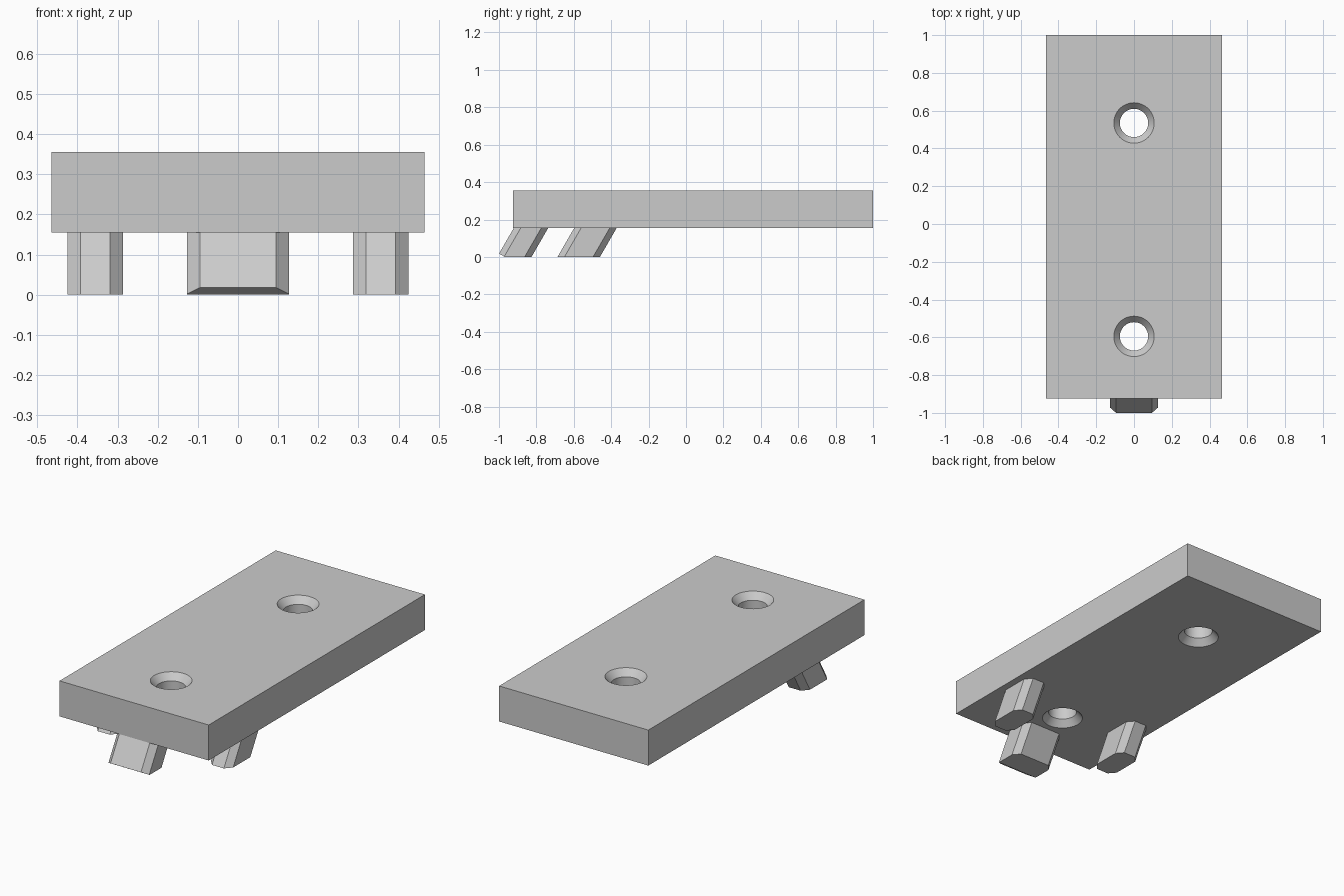
import bpy, bmesh, math
from mathutils import Vector

cube = bpy.data.objects.get("Cube")
if cube:
    bpy.data.objects.remove(cube, do_unlink=True)

# One plain grey for the whole bracket
grey = bpy.data.materials.new("grey")
grey.use_nodes = True
grey.diffuse_color = (0.6, 0.6, 0.6, 1)
grey.node_tree.nodes["Principled BSDF"].inputs["Base Color"].default_value = (0.6, 0.6, 0.6, 1)

BOTTOM, TOP = 0.155, 0.355
SLOPE = math.tan(math.radians(30))


def make_object(name, bm):
    bmesh.ops.recalc_face_normals(bm, faces=bm.faces)
    mesh = bpy.data.meshes.new(name)
    bm.to_mesh(mesh)
    bm.free()
    mesh.materials.append(grey)
    obj = bpy.data.objects.new(name, mesh)
    bpy.context.collection.objects.link(obj)
    return obj


def loft(bm, rings):
    """Skin a stack of point rings and close both ends."""
    loops = [[bm.verts.new(p) for p in ring] for ring in rings]
    n = len(loops[0])
    for a, b in zip(loops, loops[1:]):
        for i in range(n):
            j = (i + 1) % n
            bm.faces.new((a[i], a[j], b[j], b[i]))
    bm.faces.new(loops[0][::-1])
    bm.faces.new(loops[-1])


def hole_cutter(y):
    """Round bore flared at both mouths."""
    rim, bore, depth, over = 0.107, 0.075, 0.037, 0.02
    flare = rim + over * (rim - bore) / depth
    profile = [(flare, BOTTOM - over), (bore, BOTTOM + depth),
               (bore, TOP - depth), (flare, TOP + over)]
    turns = [math.tau * i / 48 for i in range(48)]
    bm = bmesh.new()
    loft(bm, [[(r * math.cos(t), y + r * math.sin(t), z) for t in turns]
              for r, z in profile])
    cutter = make_object("hole_cutter", bm)
    cutter.hide_render = True
    return cutter


def peg(name, x0, x1, y0, y1, square_end=False):
    """Slanted peg with chamfered corners, cut flat on the ground."""
    cx, cy = 0.032, 0.037
    section = [(x0 + cx, y0), (x1 - cx, y0), (x1, y0 + cy), (x1, y1 - cy),
               (x1 - cx, y1), (x0 + cx, y1), (x0, y1 - cy), (x0, y0 + cy)]
    bm = bmesh.new()
    loft(bm, [[(x, y + z * SLOPE, z) for x, y in section]
              for z in (0, BOTTOM + 0.01)])
    if square_end:
        # Trim the toe square to the slanted axis
        cut = bmesh.ops.bisect_plane(
            bm, geom=bm.verts[:] + bm.edges[:] + bm.faces[:],
            plane_co=Vector((0, -1, 0.018)), plane_no=Vector((0, -SLOPE, -1)),
            clear_outer=True)
        edges = [e for e in cut["geom_cut"] if isinstance(e, bmesh.types.BMEdge)]
        bmesh.ops.holes_fill(bm, edges=[e for e in bm.edges if e.is_boundary] or edges)
    return make_object(name, bm)


# Flat plate
bm = bmesh.new()
loft(bm, [[(-0.465, -0.925, z), (0.465, -0.925, z), (0.465, 1, z), (-0.465, 1, z)]
          for z in (BOTTOM, TOP)])
plate = make_object("plate", bm)

# Two screw holes
bpy.ops.object.select_all(action="DESELECT")
bpy.context.view_layer.objects.active = plate
plate.select_set(True)
for y in (0.535, -0.595):
    cutter = hole_cutter(y)
    mod = plate.modifiers.new("hole", "BOOLEAN")
    mod.operation = "DIFFERENCE"
    mod.solver = "EXACT"
    mod.object = cutter
    bpy.ops.object.modifier_apply(modifier=mod.name)
    bpy.data.objects.remove(cutter, do_unlink=True)
bpy.ops.object.shade_smooth_by_angle(angle=math.radians(20))

# Three slanted pegs under the front end
peg("front_peg", -0.127, 0.127, -1.01, -0.826, square_end=True)
peg("left_peg", 0.287, 0.425, -0.687, -0.46)
peg("right_peg", -0.425, -0.287, -0.687, -0.46)
